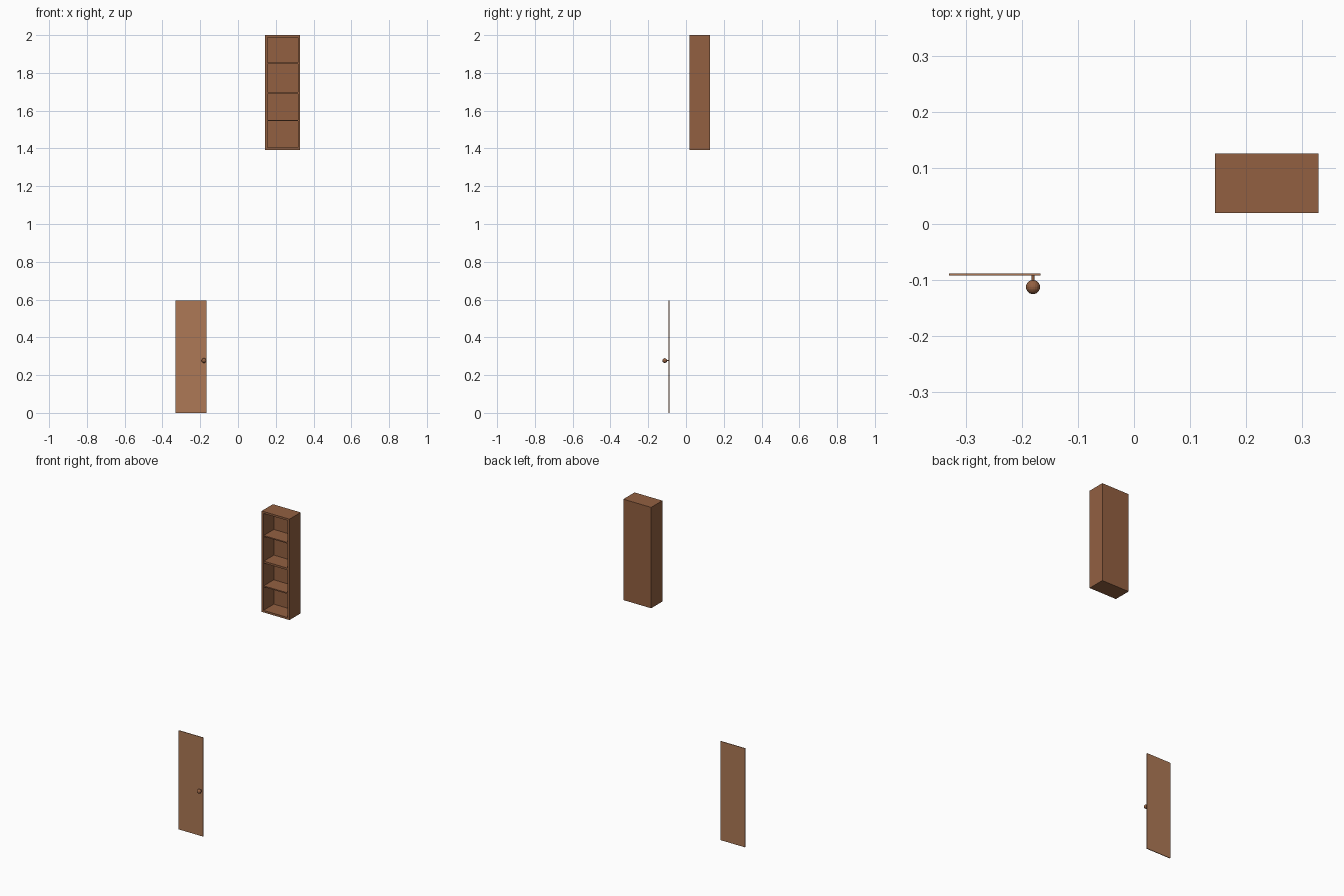
import bpy, math

if "Cube" in bpy.data.objects:
    bpy.data.objects.remove(bpy.data.objects["Cube"])


def material(name, rgb):
    m = bpy.data.materials.new(name)
    m.diffuse_color = (*rgb, 1)
    m.use_nodes = True
    m.node_tree.nodes["Principled BSDF"].inputs["Base Color"].default_value = m.diffuse_color
    return m


wood = material("cabinet_wood", (0.29, 0.117, 0.053))
light_wood = material("door_wood", (0.42, 0.19, 0.092))


def box(name, x, y, z, mat):
    """Box from (min, max) ranges on each axis."""
    bpy.ops.mesh.primitive_cube_add(size=1, location=[(a + b) / 2 for a, b in (x, y, z)])
    o = bpy.context.object
    o.name = name
    o.scale = [b - a for a, b in (x, y, z)]
    bpy.ops.object.transform_apply(location=False, rotation=False, scale=True)
    o.data.materials.append(mat)
    return o


# Cabinet carcass
X0, X1, Y0, Y1, Z0, Z1 = 0.144, 0.329, 0.0195, 0.126, 1.393, 2.0
T = 0.012
box("cabinet_left_side", (X0, X0 + T), (Y0, Y1), (Z0, Z1), wood)
box("cabinet_right_side", (X1 - T, X1), (Y0, Y1), (Z0, Z1), wood)
inner = (X0 + T, X1 - T)
box("cabinet_bottom", inner, (Y0, Y1), (Z0, Z0 + T), wood)
box("cabinet_top", inner, (Y0, Y1), (Z1 - T, Z1), wood)
box("cabinet_back", inner, (Y1 - 0.008, Y1), (Z0 + T, Z1 - T), wood)

# Shelves, the middle one thicker
for name, z, t in (("lower_shelf", 1.548, 0.007), ("middle_shelf", 1.694, 0.012), ("upper_shelf", 1.851, 0.007)):
    box(name, inner, (Y0 + 0.003, Y1 - 0.008), (z - t / 2, z + t / 2), wood)

# Detached door
box("door", (-0.33, -0.167), (-0.092, -0.088), (0, 0.595), light_wood)

# Knob and its stem
KX, KZ = -0.18, 0.277
bpy.ops.mesh.primitive_cylinder_add(vertices=16, radius=0.003, depth=0.014,
                                    location=(KX, -0.097, KZ), rotation=(math.pi / 2, 0, 0))
bpy.context.object.name = "knob_stem"
bpy.context.object.data.materials.append(wood)
bpy.ops.mesh.primitive_uv_sphere_add(segments=20, ring_count=12, radius=0.0125,
                                     location=(KX, -0.1125, KZ), rotation=(math.pi / 2, 0, 0))
bpy.context.object.name = "knob"
bpy.context.object.data.materials.append(wood)
